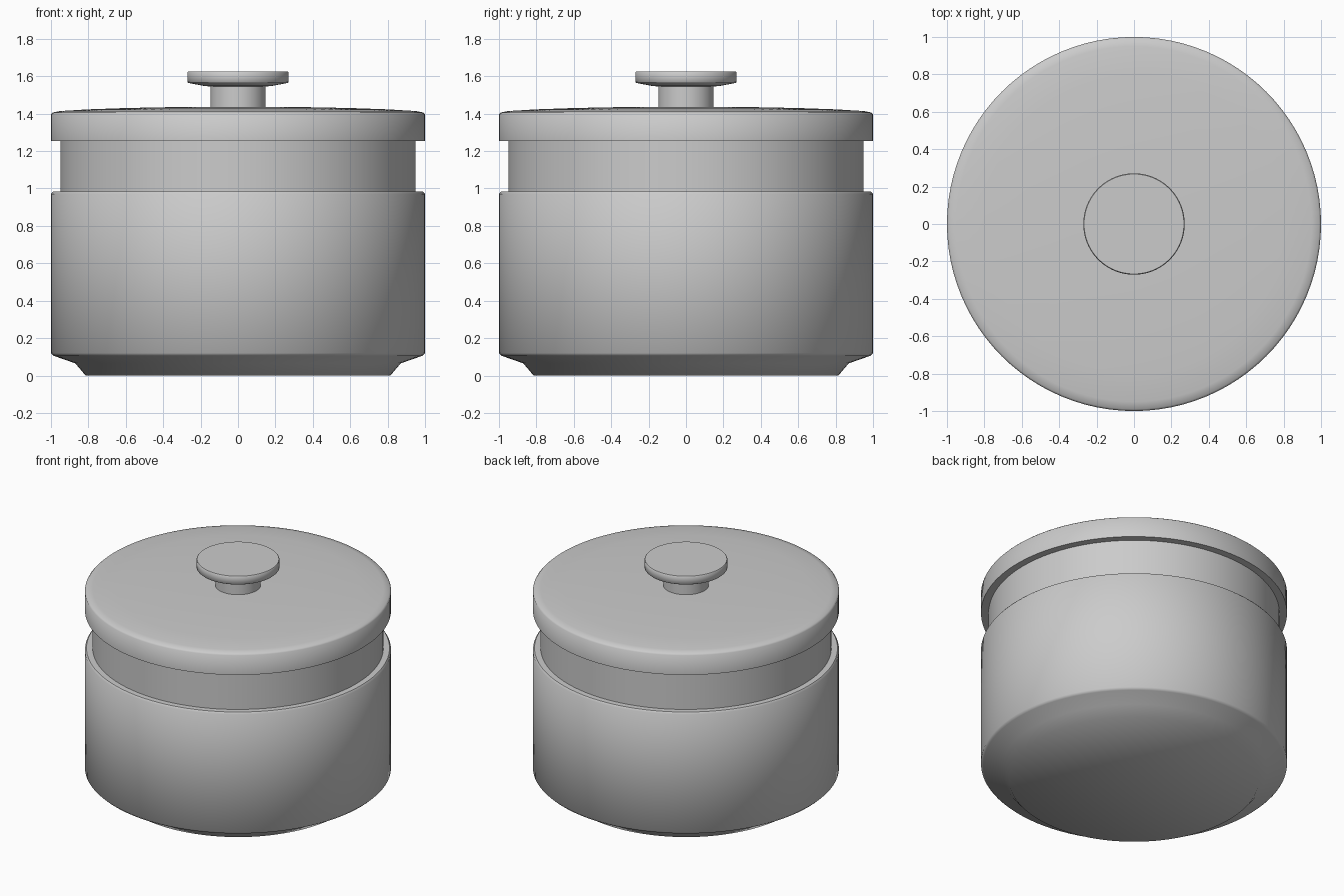
import bpy, bmesh, math

if "Cube" in bpy.data.objects:
    bpy.data.objects.remove(bpy.data.objects["Cube"])

SEGMENTS = 96


def lathe(name, profile, angle=35):
    """Spin an (radius, height) profile around z; ends on the axis close the shape."""
    bm = bmesh.new()
    verts = [bm.verts.new((r, 0, z)) for r, z in profile]
    edges = [bm.edges.new(pair) for pair in zip(verts, verts[1:])]
    bmesh.ops.spin(bm, geom=verts + edges, cent=(0, 0, 0), axis=(0, 0, 1),
                   angle=math.tau, steps=SEGMENTS, use_duplicate=False)
    bmesh.ops.remove_doubles(bm, verts=bm.verts, dist=0.0005)
    bmesh.ops.recalc_face_normals(bm, faces=bm.faces)
    mesh = bpy.data.meshes.new(name)
    bm.to_mesh(mesh)
    bm.free()
    obj = bpy.data.objects.new(name, mesh)
    bpy.context.collection.objects.link(obj)
    bpy.ops.object.select_all(action='DESELECT')
    obj.select_set(True)
    bpy.context.view_layer.objects.active = obj
    bpy.ops.object.shade_smooth_by_angle(angle=math.radians(angle))
    return obj


# Canister body with stepped foot and softened shoulder
lathe("canister_body", [(0, 0), (0.815, 0), (0.87, 0.065), (0.985, 0.105),
                        (1.0, 0.12), (1.0, 0.97), (0.99, 0.983),
                        (0.945, 0.983), (0, 0.983)], 50)

# Recessed neck between body and lid
lathe("neck", [(0, 0.95), (0.95, 0.95), (0.95, 1.30), (0, 1.30)])

# Shallow domed lid with a rounded upper edge
lathe("lid", [(0, 1.255), (1.0, 1.255), (1.0, 1.396), (0.99, 1.406),
              (0.95, 1.414), (0.8, 1.423), (0.6, 1.43), (0.35, 1.435), (0, 1.437)], 50)

# Knob: stem flaring into a flat disc
lathe("lid_knob", [(0, 1.42), (0.148, 1.42), (0.148, 1.545), (0.18, 1.548),
                   (0.265, 1.564), (0.271, 1.57), (0.271, 1.62),
                   (0.267, 1.625), (0, 1.625)], 50)
